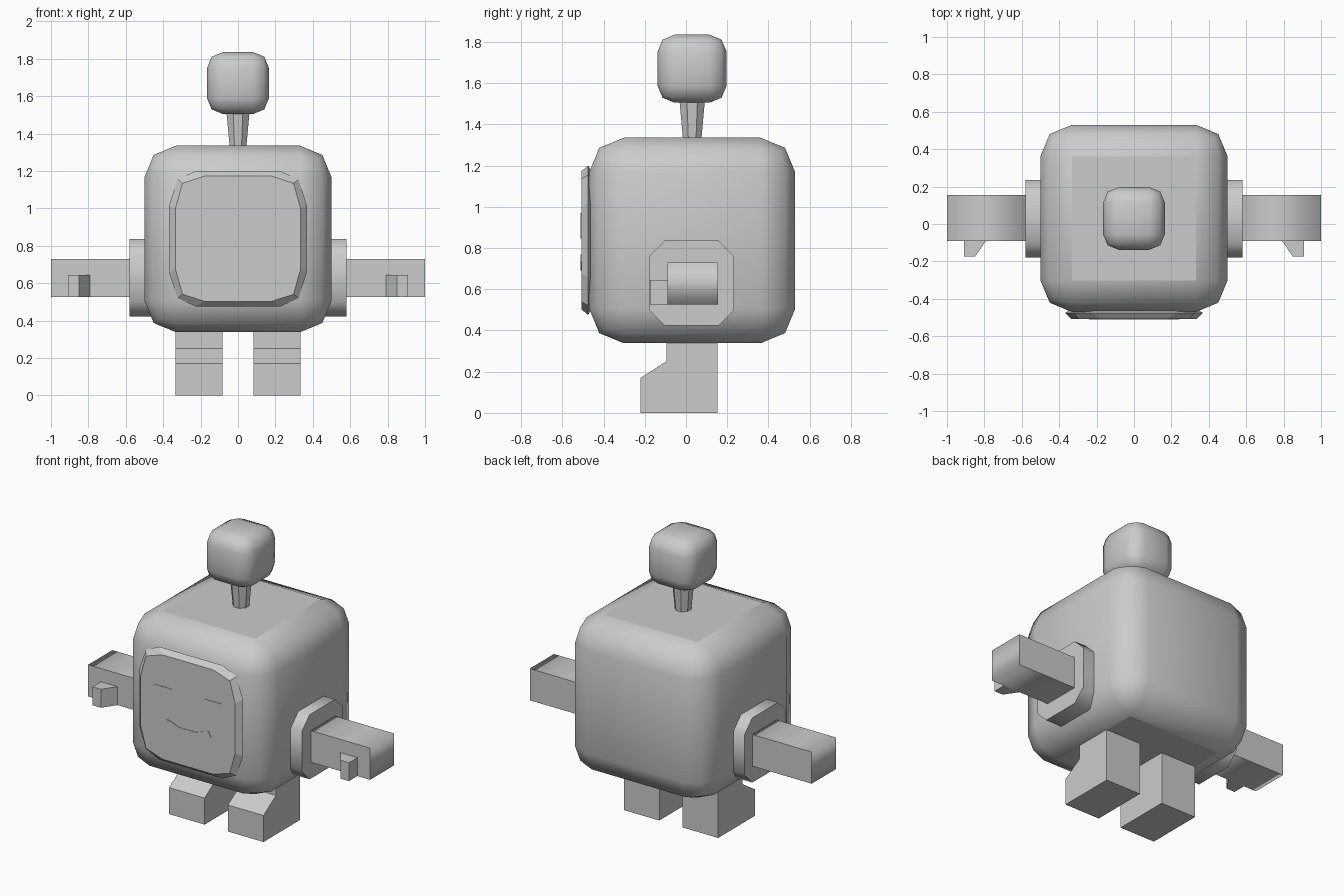
import bpy, bmesh, math
from mathutils import Vector

if "Cube" in bpy.data.objects:
    bpy.data.objects.remove(bpy.data.objects["Cube"])

grey = bpy.data.materials.new("plain grey")
grey.diffuse_color = (0.6, 0.6, 0.6, 1)
grey.use_nodes = True
grey.node_tree.nodes["Principled BSDF"].inputs["Base Color"].default_value = grey.diffuse_color


def finish(name, bm, smooth=None):
    """Turn a bmesh into an object; smooth is a rule on each face normal."""
    bmesh.ops.recalc_face_normals(bm, faces=bm.faces)
    for f in bm.faces:
        f.smooth = bool(smooth and smooth(f.normal))
    me = bpy.data.meshes.new(name)
    bm.to_mesh(me)
    bm.free()
    me.materials.append(grey)
    ob = bpy.data.objects.new(name, me)
    bpy.context.collection.objects.link(ob)
    return ob


def loft(name, rings, smooth=None):
    """Skin matching rings of points and cap both ends."""
    bm = bmesh.new()
    loops = [[bm.verts.new(p) for p in ring] for ring in rings]
    n = len(loops[0])
    for a, b in zip(loops, loops[1:]):
        for i in range(n):
            j = (i + 1) % n
            bm.faces.new((a[i], a[j], b[j], b[i]))
    bm.faces.new(loops[0])
    bm.faces.new(loops[-1])
    return finish(name, bm, smooth)


def box(name, lo, hi, bevel=0, smooth=None):
    bm = bmesh.new()
    bmesh.ops.create_cube(bm, size=1)
    lo, hi = Vector(lo), Vector(hi)
    for v in bm.verts:
        v.co = (lo + hi) / 2 + v.co * (hi - lo)
    if bevel:
        bmesh.ops.bevel(bm, geom=bm.edges[:], offset=bevel, segments=2,
                        profile=0.5, affect='EDGES')
    return finish(name, bm, smooth)


def octagon(y, half, z):
    return [(half * math.cos(a) / math.cos(math.pi / 8), y + half * math.sin(a) / math.cos(math.pi / 8), z)
            for a in [math.pi / 8 + i * math.pi / 4 for i in range(8)]]


# rounded body with crisp flat top and bottom
box("body", (-0.5, -0.47, 0.338), (0.5, 0.53, 1.335), 0.168,
    lambda n: abs(n.z) < 0.99)

# antenna
loft("antenna_stem", [octagon(0.03, 0.044, 1.32), octagon(0.03, 0.062, 1.52)])
box("antenna_ball", (-0.165, -0.138, 1.505), (0.165, 0.197, 1.835), 0.083,
    lambda n: True)


# face plate: rounded outline, back ring, wide rim and front ring
def plate_ring(y, hx, z0, z1, flat_x, flat_z, k):
    zc, hz = (z0 + z1) / 2, (z1 - z0) / 2
    q = [(hx, flat_z), (hx - k, hz - k), (flat_x, hz)]
    pts = q + [(-x, z) for x, z in q[::-1]]
    pts += [(-x, -z) for x, z in q] + [(x, -z) for x, z in q[::-1]]
    return [(x, y, zc + z) for x, z in pts]


loft("face_plate", [plate_ring(-0.455, 0.335, 0.51, 1.165, 0.18, 0.16, 0.04),
                    plate_ring(-0.475, 0.368, 0.475, 1.2, 0.225, 0.18, 0.045),
                    plate_ring(-0.508, 0.335, 0.503, 1.172, 0.18, 0.16, 0.038)])

# mouth
upper = [(-0.165, 0.735), (-0.15, 0.768), (-0.12, 0.762), (-0.06, 0.74)]
lower = [(-0.06, 0.69), (-0.13, 0.705)]
mouth = upper + [(-x, z) for x, z in upper[::-1]]
mouth += [(-x, z) for x, z in lower[::-1]] + lower
loft("mouth", [[(x, y, z) for x, z in mouth] for y in (-0.507, -0.511)])

for s, side in ((-1, "left"), (1, "right")):
    def across(a, b):
        return min(s * a, s * b), max(s * a, s * b)

    # eye plate
    x0, x1 = across(0.115, 0.24)
    box("eye_" + side, (x0, -0.511, 0.845), (x1, -0.507, 0.97))

    # chamfered shoulder socket
    h, k = 0.207, 0.13
    ring = [(h, k), (k, h), (-k, h), (-h, k), (-h, -k), (-k, -h), (k, -h), (h, -k)]
    loft("shoulder_" + side,
         [[(s * x, 0.027 + y, 0.63 + z) for y, z in ring] for x in (0.45, 0.58)],
         lambda n: abs(n.x) < 0.9)

    # arm, softly shaded around its end
    x0, x1 = across(0.56, 1.0)
    box("arm_" + side, (x0, -0.09, 0.527), (x1, 0.155, 0.73), 0,
        lambda n: abs(n.y) < 0.9)

    # thumb
    thumb = [(0.91, -0.08), (0.91, -0.175), (0.85, -0.175), (0.785, -0.08)]
    loft("thumb_" + side,
         [[(s * x, y, z) for x, y in thumb] for z in (0.527, 0.645)])

    # leg and foot in one profile
    leg = [(-0.22, 0), (0.152, 0), (0.152, 0.36), (-0.095, 0.36),
           (-0.095, 0.25), (-0.22, 0.17)]
    loft("leg_" + side, [[(s * x, y, z) for y, z in leg] for x in (0.083, 0.335)])
